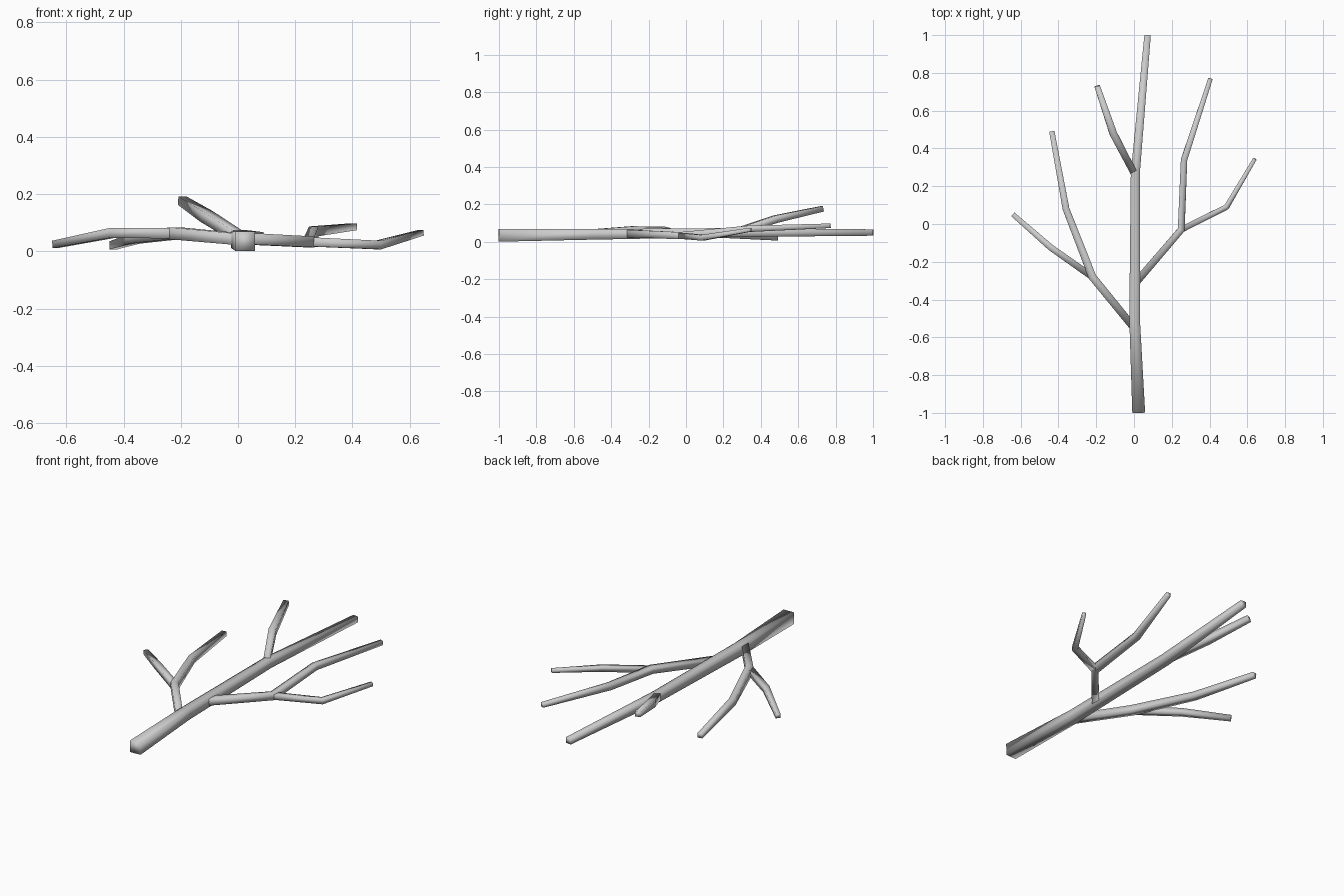
import bpy, bmesh, math
from mathutils import Vector

cube = bpy.data.objects.get("Cube")
if cube:
    bpy.data.objects.remove(cube, do_unlink=True)

GREY = (0.6, 0.6, 0.6, 1)
bark = bpy.data.materials.new("grey_bark")
bark.use_nodes = True
bark.diffuse_color = GREY
bark.node_tree.nodes["Principled BSDF"].inputs["Base Color"].default_value = GREY

CORNERS = [(1, 1), (-1, 1), (-1, -1), (1, -1)]


def limb(name, path, half_widths):
    """Tapered square tube with mitred joints, closed ends and soft shading."""
    pts = [Vector(p) for p in path]
    bm = bmesh.new()
    rings = []
    for i, p in enumerate(pts):
        before = (p - pts[i - 1]).normalized() if i else Vector()
        after = (pts[i + 1] - p).normalized() if i < len(pts) - 1 else Vector()
        along = (before + after).normalized()
        side = along.cross(Vector((0, 0, 1))).normalized()
        up = side.cross(along)
        rings.append([bm.verts.new(p + half_widths[i] * (side * u + up * v))
                      for u, v in CORNERS])
    for lower, upper in zip(rings, rings[1:]):
        for k in range(4):
            n = (k + 1) % 4
            bm.faces.new((lower[k], lower[n], upper[n], upper[k]))
    bm.faces.new(rings[0])
    bm.faces.new(rings[-1])
    bmesh.ops.recalc_face_normals(bm, faces=bm.faces)
    for face in bm.faces:
        face.smooth = True
    mesh = bpy.data.meshes.new(name)
    bm.to_mesh(mesh)
    bm.free()
    mesh.materials.append(bark)
    bpy.context.collection.objects.link(bpy.data.objects.new(name, mesh))


# Main stem
limb("main_stem",
     [(0.025, -1, 0.035), (0.003, -0.5, 0.04), (0.007, 0.27, 0.05), (0.072, 1, 0.05)],
     [0.034, 0.028, 0.024, 0.017])

# Forked branch on the right
right_fork = (-0.22, -0.28, 0.063)
limb("right_branch",
     [(0, -0.55, 0.043), right_fork, (-0.36, 0.08, 0.045), (-0.435, 0.49, 0.021)],
     [0.02, 0.021, 0.018, 0.014])
limb("right_twig",
     [right_fork, (-0.44, -0.125, 0.064), (-0.64, 0.05, 0.024)],
     [0.018, 0.017, 0.013])

# Forked branch on the left
left_fork = (0.25, -0.03, 0.033)
limb("left_branch",
     [(0.01, -0.31, 0.045), left_fork, (0.265, 0.34, 0.07), (0.405, 0.77, 0.086)],
     [0.02, 0.019, 0.017, 0.012])
limb("left_twig",
     [left_fork, (0.49, 0.09, 0.022), (0.64, 0.345, 0.065)],
     [0.016, 0.015, 0.01])

# Raised sprig near the tip
limb("raised_sprig",
     [(0.005, 0.26, 0.05), (-0.11, 0.48, 0.122), (-0.195, 0.73, 0.177)],
     [0.018, 0.02, 0.015])
